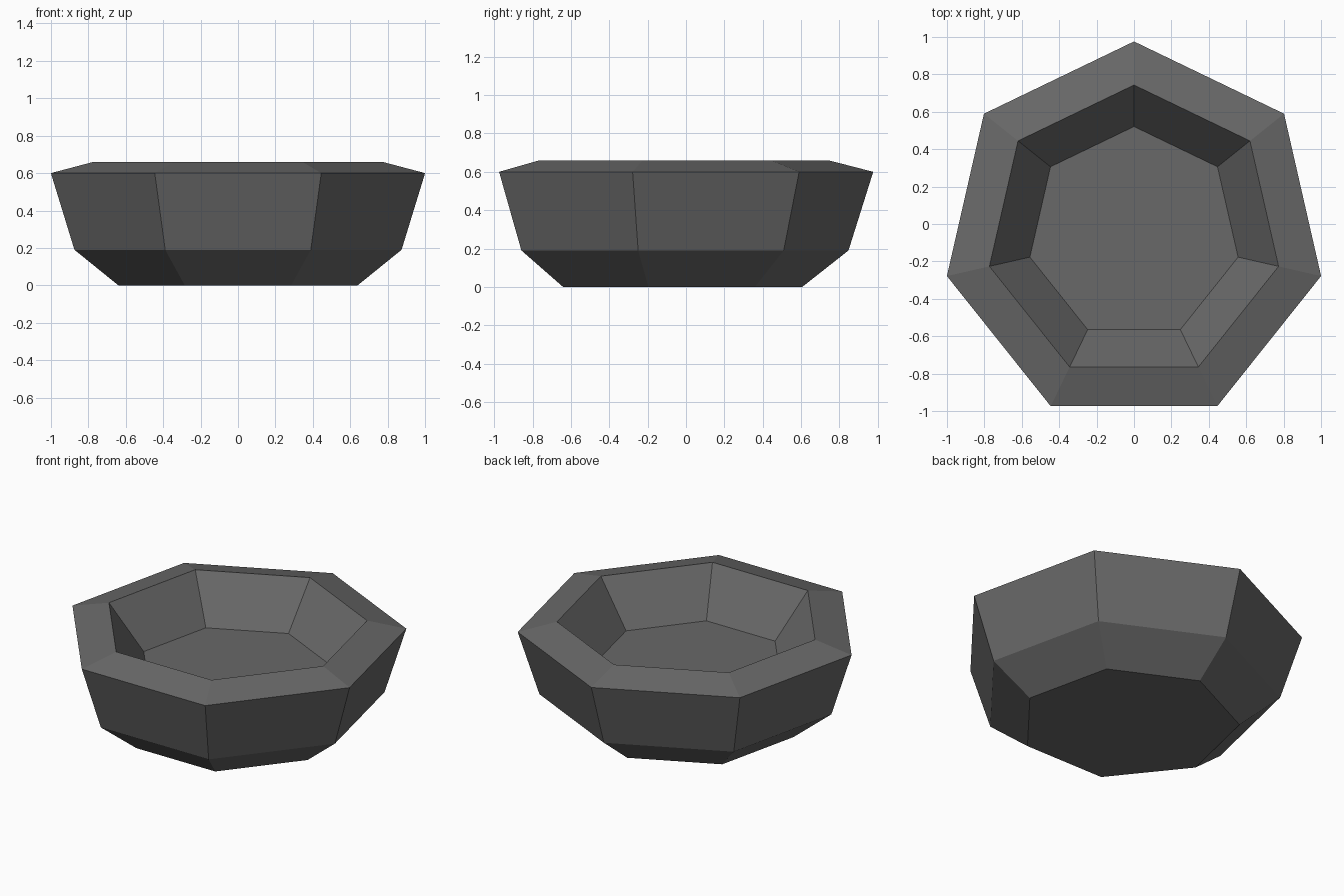
import bpy
import bmesh
from math import cos, sin, pi

cube = bpy.data.objects.get("Cube")
if cube:
    bpy.data.objects.remove(cube, do_unlink=True)

SIDES = 7
CENTRE_Y = -0.05

# Dark grey stone
stone = bpy.data.materials.new("dark_grey")
stone.use_nodes = True
colour = (0.14, 0.14, 0.14, 1)
stone.diffuse_color = colour
stone.node_tree.nodes["Principled BSDF"].inputs["Base Color"].default_value = colour

# Bowl profile as (radius, height): foot, belly, outer rim, inner rim, floor
profile = [(0.656, 0), (0.897, 0.19), (1.026, 0.6), (0.793, 0.66), (0.571, 0.38)]


def ring(bm, radius, z):
    """Seven-sided ring with one corner pointing to the back."""
    angles = [pi / 2 + 2 * pi * i / SIDES for i in range(SIDES)]
    return [bm.verts.new((radius * cos(a), CENTRE_Y + radius * sin(a), z)) for a in angles]


# Bowl: rings joined by flat quads, closed by the underside and the inner floor
bm = bmesh.new()
rings = [ring(bm, r, z) for r, z in profile]
for low, high in zip(rings, rings[1:]):
    for i in range(SIDES):
        j = (i + 1) % SIDES
        bm.faces.new((low[i], low[j], high[j], high[i]))
bm.faces.new(rings[0][::-1])
bm.faces.new(rings[-1])
bmesh.ops.recalc_face_normals(bm, faces=bm.faces)

mesh = bpy.data.meshes.new("bowl")
bm.to_mesh(mesh)
bm.free()
mesh.materials.append(stone)
bowl = bpy.data.objects.new("bowl", mesh)
bpy.context.collection.objects.link(bowl)
